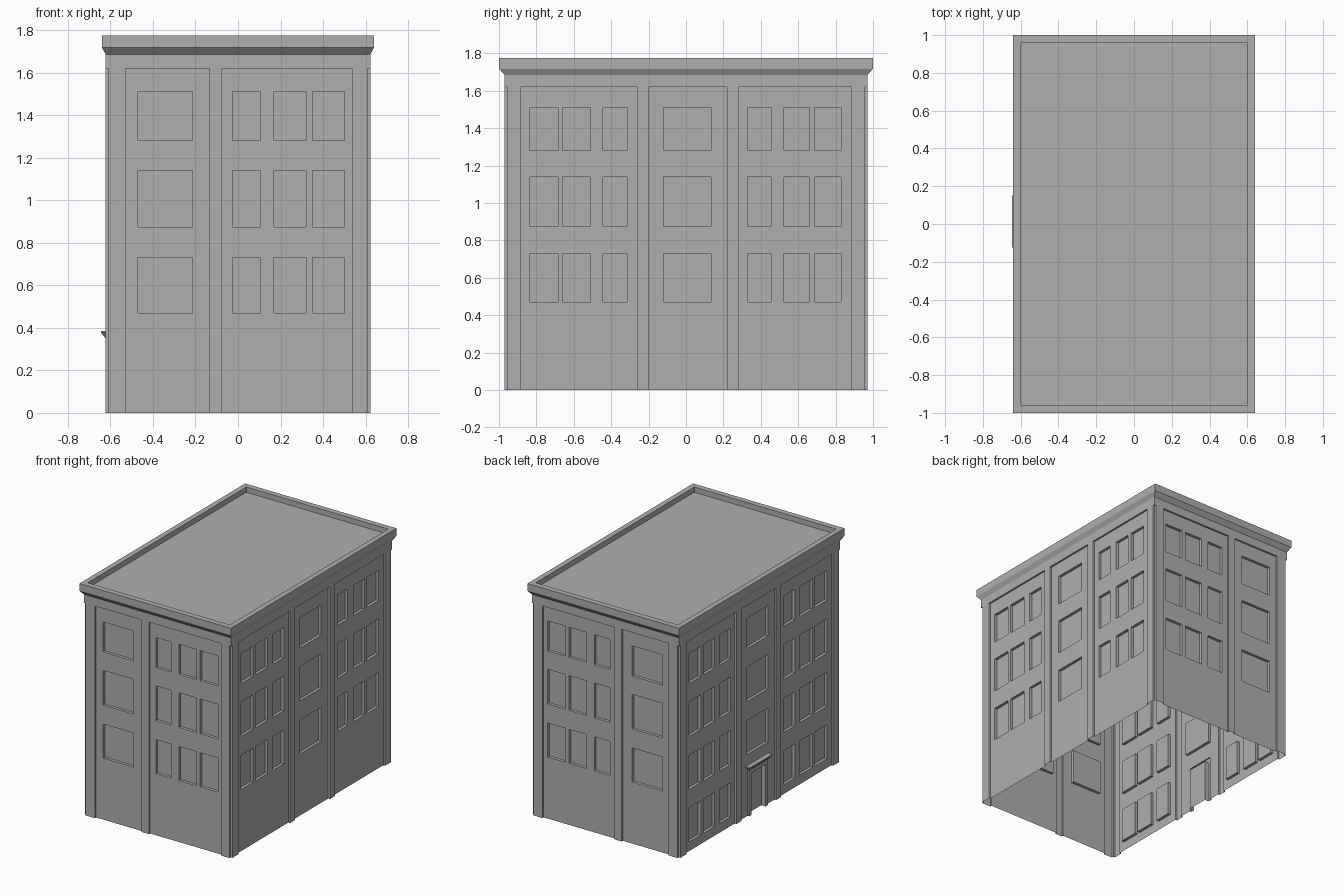
import bpy, bmesh
from math import radians
from mathutils import Matrix

if "Cube" in bpy.data.objects:
    bpy.data.objects.remove(bpy.data.objects["Cube"])

HX, HY = 0.622, 0.970        # outer faces of pilasters and frieze
STEP, REVEAL = 0.014, 0.022  # panel recess, window recess
TOP = 1.62                   # top of panels
FLOORS = [(0.47, 0.73), (0.875, 1.14), (1.28, 1.51)]
GROUND = (0.07, 0.33)

stone = bpy.data.materials.new("dark_stone")
stone.diffuse_color = (0.43, 0.43, 0.43, 1)
stone.use_nodes = True
stone.node_tree.nodes["Principled BSDF"].inputs["Base Color"].default_value = stone.diffuse_color


def finish(name, bm):
    bmesh.ops.remove_doubles(bm, verts=bm.verts, dist=1e-5)
    me = bpy.data.meshes.new(name)
    bm.to_mesh(me)
    bm.free()
    me.materials.append(stone)
    ob = bpy.data.objects.new(name, me)
    bpy.context.collection.objects.link(ob)
    return ob


def facade(name, half, dist, angle, rects):
    """Stepped wall: rects (u0, u1, z0, z1, depth) override the base in order."""
    us = sorted({round(v, 4) for r in rects for v in r[:2]} | {-half, half})
    zs = sorted({round(v, 4) for r in rects for v in r[2:4]} | {0.0, TOP})
    nu, nz = len(us) - 1, len(zs) - 1

    def depth(i, j):
        if not 0 <= i < nu:
            return STEP
        u, z = (us[i] + us[i + 1]) / 2, (zs[j] + zs[j + 1]) / 2
        d = STEP
        for a, b, c, e, v in rects:
            if a < u < b and c < z < e:
                d = v
        return d

    bm = bmesh.new()

    def quad(*pts):
        bm.faces.new([bm.verts.new((u, -dist + d, z)) for u, d, z in pts])

    for j in range(nz):
        z0, z1 = zs[j], zs[j + 1]
        for i in range(nu + 1):
            a, b, u = depth(i - 1, j), depth(i, j), us[i]
            if a != b:
                quad((u, a, z0), (u, b, z0), (u, b, z1), (u, a, z1))
            if i == nu:
                continue
            v = us[i + 1]
            quad((u, b, z0), (v, b, z0), (v, b, z1), (u, b, z1))
            if j + 1 < nz:
                c = depth(i, j + 1)
                if c != b:
                    quad((u, b, z1), (v, b, z1), (v, c, z1), (u, c, z1))
    bm.transform(Matrix.Rotation(radians(angle), 4, 'Z'))
    return finish(name, bm)


def windows(cols, floors):
    return [(a, b, c, d, STEP + REVEAL) for a, b in cols for c, d in floors]


def pilasters(cols):
    return [(a, b, 0, TOP, 0) for a, b in cols]


def flip(cols):
    return [(-b, -a) for a, b in cols]


def stack(name, rings):
    """Skin rectangular rings (x0, x1, y0, y1, z) and cap the last one."""
    bm = bmesh.new()
    loops = [[bm.verts.new((x, y, z)) for x, y in ((a, c), (b, c), (b, d), (a, d))]
             for a, b, c, d, z in rings]
    for lo, hi in zip(loops, loops[1:]):
        for k in range(4):
            n = (k + 1) % 4
            bm.faces.new((lo[k], lo[n], hi[n], hi[k]))
    bm.faces.new(loops[-1])
    return finish(name, bm)


EX, EY = HX - STEP, HY - STEP
# short walls (front and back)
short_win = [(-0.47, -0.215), (-0.025, 0.105), (0.17, 0.32), (0.35, 0.50)]
short_pil = [(-EX, -0.53), (-0.135, -0.075), (0.535, EX)]
facade("front_wall", EX, HY, 0, pilasters(short_pil) + windows(short_win, FLOORS))
facade("back_wall", EX, HY, 180,
       pilasters(flip(short_pil)) + windows(flip(short_win), FLOORS))

# long walls (right and left)
side_win = [(-0.835, -0.685), (-0.66, -0.51), (-0.445, -0.315),
            (0.33, 0.455), (0.525, 0.66), (0.69, 0.83)]
mid_win = [(-0.12, 0.135)]
long_pil = [(-EY, -0.885), (-0.26, -0.20), (0.22, 0.28), (0.885, EY)]
facade("right_wall", EY, HX, 90,
       pilasters(long_pil) + windows(side_win + mid_win, FLOORS))
door = [(-0.125, 0.10, 0, 0.355, 0), (-0.097, 0.072, 0, 0.32, STEP + REVEAL)]
facade("left_wall_with_door", EY, HX, 270,
       pilasters(flip(long_pil)) + windows(flip(side_win + mid_win), FLOORS)
       + windows(flip(side_win), [GROUND]) + door)

# frieze, cornice, parapet and sunken roof
profile = [(EX, EY, TOP), (HX, HY, TOP), (HX, HY, 1.685), (0.64, 1.0, 1.718),
           (0.64, 1.0, 1.775), (0.60, 0.957, 1.775), (0.60, 0.957, 1.735)]
stack("cornice_and_roof", [(-x, x, -y, y, z) for x, y, z in profile])

# door hood with flared sides
stack("door_hood", [(-HX, -EX, -0.10, 0.125, 0.35), (-0.645, -EX, -0.125, 0.15, 0.378),
                    (-0.645, -EX, -0.125, 0.15, 0.385)])
